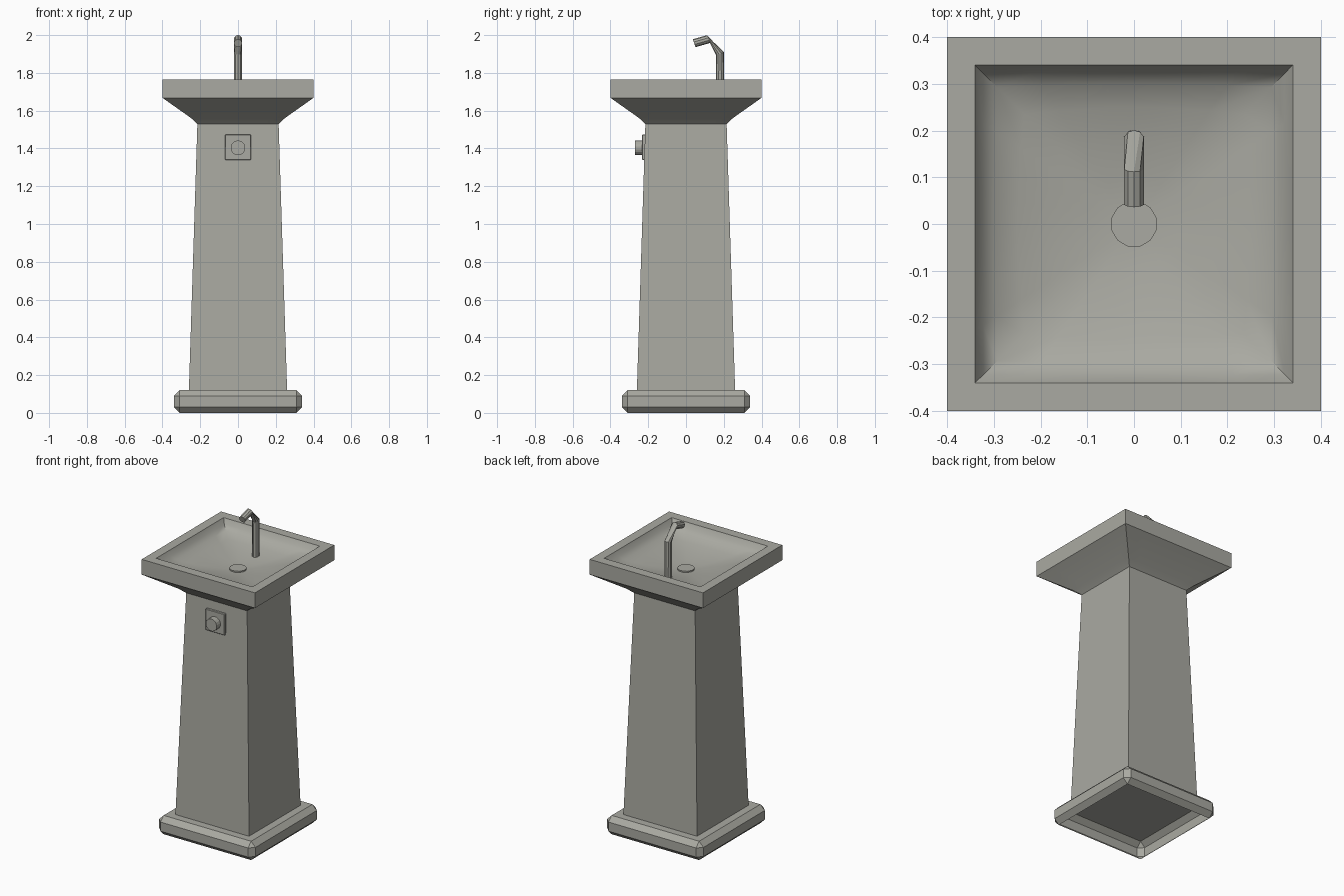
import bpy, bmesh, math
from mathutils import Vector, Matrix

cube = bpy.data.objects.get("Cube")
if cube:
    bpy.data.objects.remove(cube, do_unlink=True)

stone = bpy.data.materials.new("grey stone")
stone.use_nodes = True
colour = (0.40, 0.40, 0.36, 1)
stone.diffuse_color = colour
stone.node_tree.nodes["Principled BSDF"].inputs["Base Color"].default_value = colour


def finish(name, bm, smooth=False):
    mesh = bpy.data.meshes.new(name)
    bm.to_mesh(mesh)
    bm.free()
    mesh.materials.append(stone)
    ob = bpy.data.objects.new(name, mesh)
    bpy.context.collection.objects.link(ob)
    if smooth:
        bpy.ops.object.select_all(action='DESELECT')
        ob.select_set(True)
        bpy.context.view_layer.objects.active = ob
        bpy.ops.object.shade_smooth_by_angle(angle=math.radians(32))
    return ob


def loft(name, rings, cap_start=False, cap_end=False, smooth=False):
    """Skin a list of point rings that all have the same length."""
    bm = bmesh.new()
    loops = [[bm.verts.new(p) for p in ring] for ring in rings]
    for a, b in zip(loops, loops[1:]):
        for i in range(len(a)):
            j = (i + 1) % len(a)
            bm.faces.new((a[i], a[j], b[j], b[i]))
    if cap_start:
        bm.faces.new(loops[0][::-1])
    if cap_end:
        bm.faces.new(loops[-1])
    return finish(name, bm, smooth)


def square_ring(half, z, count=4, roundness=0.0):
    """Square outline that blends toward a circle."""
    ring = []
    for i in range(count):
        a = math.pi / 4 + math.tau * i / count
        c, s = math.cos(a), math.sin(a)
        r = half * ((1 - roundness) / max(abs(c), abs(s)) + roundness)
        ring.append((r * c, r * s, z))
    return ring


def tube_ring(centre, normal, radius, sides, twist=0.0):
    """Circle in the plane facing normal, which lies in the yz plane."""
    n = Vector(normal).normalized()
    u = Vector((1, 0, 0))
    v = n.cross(u)
    angles = [twist + math.tau * (i + 0.5) / sides for i in range(sides)]
    return [Vector(centre) + radius * (math.cos(a) * u + math.sin(a) * v) for a in angles]


def bevelled_box(name, size, centre, bevel, open_bottom=False):
    bm = bmesh.new()
    bmesh.ops.create_cube(bm, size=1, matrix=Matrix.Translation(centre) @ Matrix.Diagonal((*size, 1)))
    bmesh.ops.bevel(bm, geom=bm.edges[:], offset=bevel, segments=1, affect='EDGES')
    if open_bottom:
        bm.normal_update()
        bottom = [f for f in bm.faces if f.normal.z < -0.99]
        bmesh.ops.delete(bm, geom=bottom, context='FACES')
    return finish(name, bm)


# Plinth: chamfered slab, hollow underneath
bevelled_box("plinth", (0.68, 0.68, 0.12), (0, 0, 0.06), 0.031, open_bottom=True)

# Tapered pedestal
loft("pedestal", [square_ring(0.26, 0.12), square_ring(0.215, 1.53)])

# Basin: flared underside, flat rim, dished bowl
profile = [(0.215, 1.53, 0), (0.25, 1.562, 0), (0.40, 1.668, 0), (0.40, 1.765, 0),
           (0.34, 1.765, 0), (0.325, 1.735, 0.03), (0.30, 1.712, 0.08),
           (0.25, 1.693, 0.2), (0.18, 1.676, 0.5), (0.10, 1.662, 0.9), (0.04, 1.657, 1)]
loft("basin", [square_ring(h, z, 32, r) for h, z, r in profile], cap_end=True, smooth=True)

# Drain cover
up = (0, 0, 1)
loft("drain", [tube_ring((0, 0, z), up, 0.05, 12) for z in (1.652, 1.666)], cap_end=True)

# Push button on its square plate
bevelled_box("button_plate", (0.136, 0.02, 0.136), (0, -0.222, 1.407), 0.003)
loft("button", [tube_ring((0, y, 1.403), (0, -1, 0), 0.039, 16) for y in (-0.22, -0.27)],
     cap_end=True)

# Bent spout with a twisted middle section
turn = math.tau / 10
loft("spout", [
    tube_ring((0, 0.18, 1.66), up, 0.022, 10),
    tube_ring((0, 0.18, 1.902), (0, -0.3, 1), 0.022, 10),
    tube_ring((0, 0.119, 1.979), (0, -1, -0.35), 0.022, 10, turn),
    tube_ring((0, 0.043, 1.957), (0, -1, -0.35), 0.022, 10, turn),
], cap_end=True)
